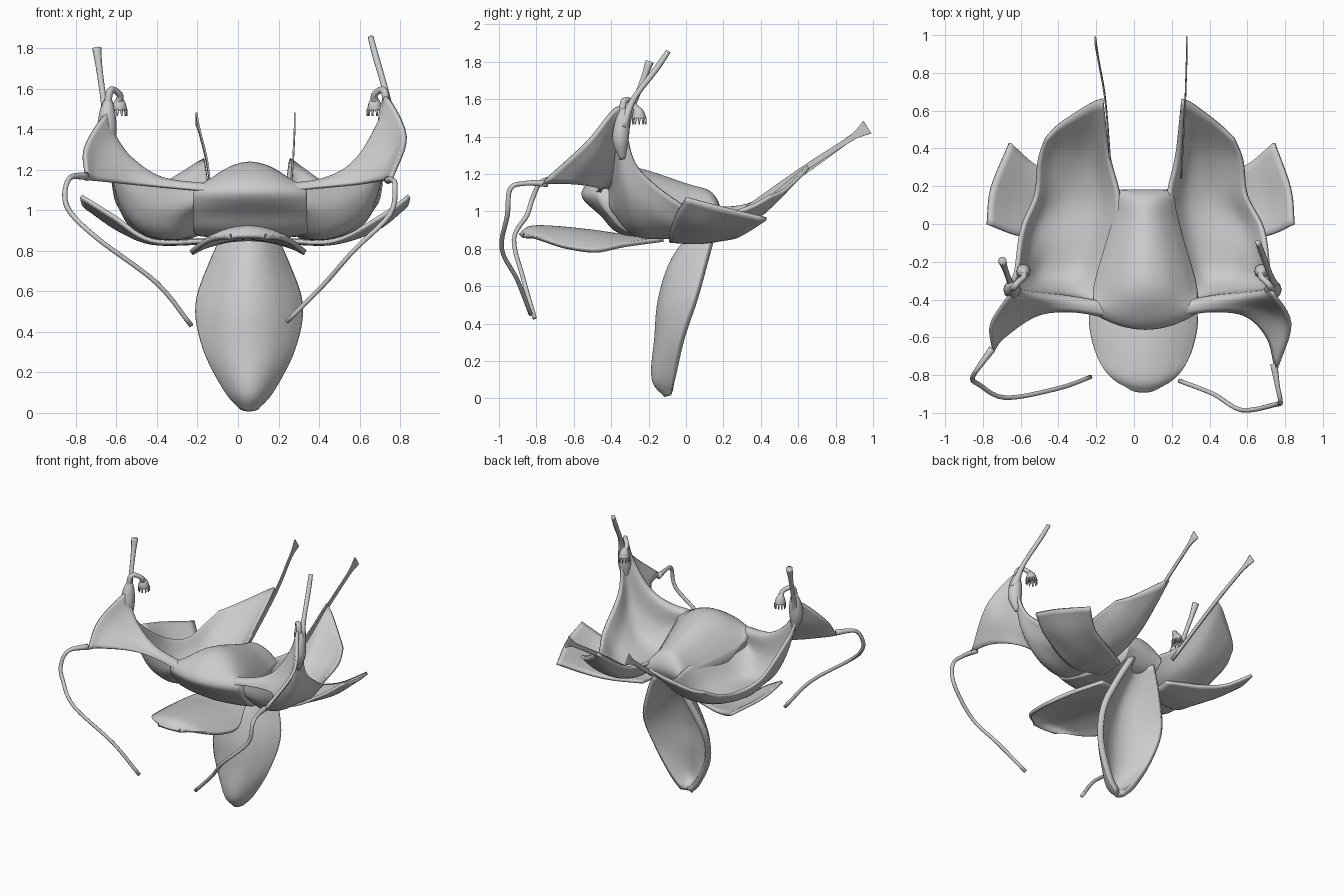
import bpy, bmesh, math
from mathutils import Vector


def smooth_line(pts, n=6, closed=False):
    """Catmull-Rom interpolation through control points."""
    p = [Vector(q) for q in pts]
    m = len(p)
    get = (lambda i: p[i % m]) if closed else (
        lambda i: p[i] if 0 <= i < m else (2 * p[0] - p[1] if i < 0 else 2 * p[-1] - p[-2]))
    out = []
    for i in range(m if closed else m - 1):
        a, b, c, d = get(i - 1), get(i), get(i + 1), get(i + 2)
        for k in range(n):
            t = k / n
            out.append(0.5 * (2 * b + (c - a) * t + (2 * a - 5 * b + 4 * c - d) * t * t
                              + (3 * b - a - 3 * c + d) * t ** 3))
    return out if closed else out + [p[-1]]


def finish(name, bm):
    """Turn a bmesh into a smooth-shaded object."""
    bmesh.ops.recalc_face_normals(bm, faces=bm.faces)
    me = bpy.data.meshes.new(name)
    bm.to_mesh(me)
    bm.free()
    me.shade_smooth()
    ob = bpy.data.objects.new(name, me)
    bpy.context.collection.objects.link(ob)
    return ob


def sheet(name, rows, thick, closed=False, n=6):
    """Smooth surface lofted through rows; thin when open, capped solid when closed."""
    rows = [smooth_line(r, n) for r in rows]
    bm = bmesh.new()
    cols = [[bm.verts.new(v) for v in smooth_line(c, n, closed)] for c in zip(*rows)]
    nr = len(cols[0])
    for a, b in zip(cols, cols[1:]):
        for j in range(nr if closed else nr - 1):
            k = (j + 1) % nr
            bm.faces.new((a[j], a[k], b[k], b[j]))
    if closed:
        bm.faces.new(cols[0])
        bm.faces.new(cols[-1])
    ob = finish(name, bm)
    if not closed:
        mod = ob.modifiers.new("Thickness", 'SOLIDIFY')
        mod.thickness, mod.offset = thick, 0
    return ob


def tube(name, pts, radii, n=5, sides=10):
    """Round strand with a changing radius, capped at both ends."""
    line = smooth_line(pts, n)
    rad = [r.x for r in smooth_line([(r, 0, 0) for r in radii], n)]
    bm = bmesh.new()
    rings, ref = [], Vector((0.31, 0.9, 0.2))
    for i, p in enumerate(line):
        t = (line[min(i + 1, len(line) - 1)] - line[max(i - 1, 0)]).normalized()
        ref = (ref - t * ref.dot(t)).normalized()
        b = t.cross(ref)
        ang = [2 * math.pi * k / sides for k in range(sides)]
        rings.append([bm.verts.new(p + rad[i] * (ref * math.cos(a) + b * math.sin(a))) for a in ang])
    for r0, r1 in zip(rings, rings[1:]):
        for k in range(sides):
            q = (k + 1) % sides
            bm.faces.new((r0[k], r0[q], r1[q], r1[k]))
    bm.faces.new(rings[0])
    bm.faces.new(rings[-1])
    return finish(name, bm)


def arch(cx, hw, centre, edge):
    """Row across x: (y, z) at the middle bending to (y, z) at both edges."""
    row = []
    for t in (-1, -0.75, -0.4, 0, 0.4, 0.75, 1):
        f = t * t
        row.append((cx + t * hw, centre[0] + (edge[0] - centre[0]) * f,
                    centre[1] + (edge[1] - centre[1]) * f))
    return row


def place(rows, s):
    """Put (distance, y, z) rows on side s; the right side is slightly wider and taller."""
    clamp = lambda v: max(0, min(1, v))
    out = []
    for r in rows:
        row = []
        for d, y, z in r:
            lift = 0.04 * s * clamp((z - 1.2) / 0.2) * clamp((d - 0.5) / 0.1)
            wide = 0.035 * s * clamp((d - 0.45) / 0.2) * (y > -0.58)
            row.append((s * (d + wide) + 0.06 * clamp(1 - d / 0.8),
                        y - 0.05 * s * (y < -0.7), z + lift))
        out.append(row)
    return out


# Domed central hood
hood = [(0.27, (-0.32, 0.87), (-0.28, 0.88)), (0.28, (-0.46, 0.98), (-0.41, 0.98)),
        (0.28, (-0.56, 1.09), (-0.47, 1.08)), (0.27, (-0.47, 1.19), (-0.42, 1.12)),
        (0.27, (-0.30, 1.24), (-0.31, 1.05)), (0.18, (0.00, 1.15), (0.00, 1.00)),
        (0.15, (0.14, 1.10), (0.16, 1.00)), (0.14, (0.18, 0.98), (0.17, 0.94)),
        (0.15, (0.06, 0.87), (0.06, 0.88))]
sheet("hood", [arch(0.06, *h) for h in hood], 0, closed=True)

# Tongue petal reaching forward
tongue = [(0.12, (-0.12, 0.86), (-0.12, 0.85)), (0.22, (-0.35, 0.87), (-0.33, 0.82)),
          (0.28, (-0.50, 0.89), (-0.48, 0.79)), (0.26, (-0.70, 0.91), (-0.64, 0.81)),
          (0.20, (-0.83, 0.91), (-0.77, 0.85)), (0.09, (-0.885, 0.87), (-0.865, 0.87))]
sheet("tongue_petal", [arch(0.05, *t) for t in tongue], 0.025)

# Hanging petal, hollow at the back
hang = [(0.09, (0.08, 0.92), (0.16, 0.93)), (0.18, (-0.06, 0.74), (0.11, 0.74)),
        (0.25, (-0.13, 0.53), (0.05, 0.53)), (0.215, (-0.15, 0.32), (-0.02, 0.32)),
        (0.11, (-0.165, 0.11), (-0.06, 0.12)), (0.03, (-0.10, 0.02), (-0.075, 0.03))]
sheet("hanging_petal", [arch(0.055, *h) for h in hang], 0.04)

# Wing with forward tip, upright horn, bowl and raised back petal
wing = [
    [(0.15, -0.50, 1.09), (0.35, -0.46, 1.11), (0.55, -0.48, 1.13), (0.70, -0.60, 1.15), (0.75, -0.72, 1.15)],
    [(0.18, -0.47, 1.12), (0.38, -0.44, 1.14), (0.55, -0.44, 1.19), (0.71, -0.48, 1.27), (0.79, -0.53, 1.34)],
    [(0.20, -0.42, 1.11), (0.40, -0.39, 1.14), (0.54, -0.38, 1.23), (0.65, -0.37, 1.39), (0.69, -0.36, 1.52)],
    [(0.22, -0.41, 1.03), (0.38, -0.37, 0.99), (0.53, -0.35, 1.04), (0.64, -0.34, 1.18), (0.70, -0.32, 1.38)],
    [(0.18, -0.25, 1.02), (0.33, -0.26, 0.88), (0.51, -0.25, 0.91), (0.62, -0.25, 1.04), (0.67, -0.25, 1.22)],
    [(0.13, -0.05, 1.04), (0.25, -0.05, 0.89), (0.40, -0.03, 0.86), (0.55, -0.03, 0.91), (0.64, -0.03, 1.04)],
    [(0.13, 0.15, 1.02), (0.23, 0.16, 0.90), (0.36, 0.17, 0.87), (0.47, 0.16, 0.90), (0.56, 0.15, 0.98)],
    [(0.18, 0.37, 1.05), (0.26, 0.38, 0.98), (0.36, 0.38, 0.97), (0.46, 0.36, 0.98), (0.54, 0.33, 1.02)],
    [(0.21, 0.66, 1.25), (0.26, 0.64, 1.22), (0.35, 0.58, 1.16), (0.43, 0.52, 1.11), (0.50, 0.45, 1.08)]]

# Flat sepal spreading sideways below the wing
sepal = [
    [(0.18, -0.05, 0.85), (0.20, 0.05, 0.84), (0.20, 0.15, 0.85)],
    [(0.45, -0.09, 0.85), (0.45, 0.08, 0.84), (0.42, 0.25, 0.86)],
    [(0.66, -0.06, 0.97), (0.64, 0.11, 0.91), (0.57, 0.32, 0.89)],
    [(0.81, 0.00, 1.07), (0.79, 0.19, 1.02), (0.70, 0.43, 0.96)]]

feelers = {
    -1: [(-0.75, -0.66, 1.17), (-0.83, -0.77, 1.16), (-0.855, -0.82, 1.07), (-0.82, -0.85, 0.98),
         (-0.68, -0.92, 0.85), (-0.40, -0.87, 0.64), (-0.23, -0.81, 0.43)],
    1: [(0.74, -0.74, 1.15), (0.76, -0.86, 1.15), (0.775, -0.94, 1.12), (0.75, -0.955, 0.98),
        (0.57, -0.985, 0.80), (0.42, -0.90, 0.63), (0.24, -0.83, 0.45)]}
back_tails = {-1: [(-0.12, 0.25), (-0.15, 0.64), (-0.185, 0.85), (-0.195, 0.91), (-0.205, 0.97)],
              1: [(0.25, 0.25), (0.27, 0.62), (0.278, 0.85), (0.28, 0.91), (0.28, 0.97)]}
horn_tails = {-1: [(-0.64, -0.34, 1.38), (-0.66, -0.30, 1.52), (-0.685, -0.23, 1.70), (-0.697, -0.195, 1.80)],
              1: [(0.75, -0.34, 1.45), (0.725, -0.28, 1.60), (0.68, -0.16, 1.76), (0.655, -0.095, 1.855)]}

for s, side in ((-1, "left"), (1, "right")):
    sheet(side + "_wing", place(wing, s), 0.02)
    sheet(side + "_sepal", place(sepal, s), 0.02)
    tube(side + "_feeler", feelers[s], [0.02, 0.013, 0.013, 0.013, 0.012, 0.012, 0.012])

    # Ribbon tail on the back petal, flared at the end
    rows = []
    for (x, y), z, w in zip(back_tails[s], (0.96, 1.22, 1.37, 1.41, 1.45), (0.015, 0.016, 0.015, 0.02, 0.04)):
        rows.append([(x, y - 0.55 * w * k, z + 0.83 * w * k) for k in (-1, 0, 1)])
    sheet(side + "_back_tail", rows, 0.008)

    # Rod on the horn, wider at the tip
    flare = 0.023 if s < 0 else 0.014
    tube(side + "_horn_tail", horn_tails[s], [0.03, 0.016, 0.016, flare])

    # Bud where the wing folds into the horn
    hx = 0.645 if s < 0 else 0.735
    tube(side + "_horn_bud", [(s * (hx - 0.01), -0.34, 1.28), (s * hx, -0.35, 1.38),
                              (s * hx, -0.34, 1.48), (s * (hx - 0.005), -0.33, 1.55)],
         [0.015, 0.045, 0.04, 0.018])

    # Curled hook ending in a fringed brush
    bx = hx - 0.06
    tube(side + "_hook", [(s * hx, -0.34, 1.50), (s * (hx - 0.01), -0.335, 1.58), (s * (hx - 0.03), -0.31, 1.595),
                          (s * (bx - 0.002), -0.28, 1.57), (s * bx, -0.26, 1.54)],
         [0.018, 0.018, 0.016, 0.016, 0.02])
    tube(side + "_brush", [(s * bx, -0.265, 1.56), (s * bx, -0.255, 1.53), (s * bx, -0.25, 1.495)],
         [0.012, 0.03, 0.038], sides=14)
    for k in range(10):
        a = 2 * math.pi * k / 10
        dx, dy = 0.033 * math.cos(a), 0.033 * math.sin(a)
        tube(f"{side}_bristle_{k}", [(s * bx + dx, -0.25 + dy, 1.50), (s * bx + 1.1 * dx, -0.25 + 1.1 * dy, 1.465)],
             [0.007, 0.004], n=2, sides=6)
